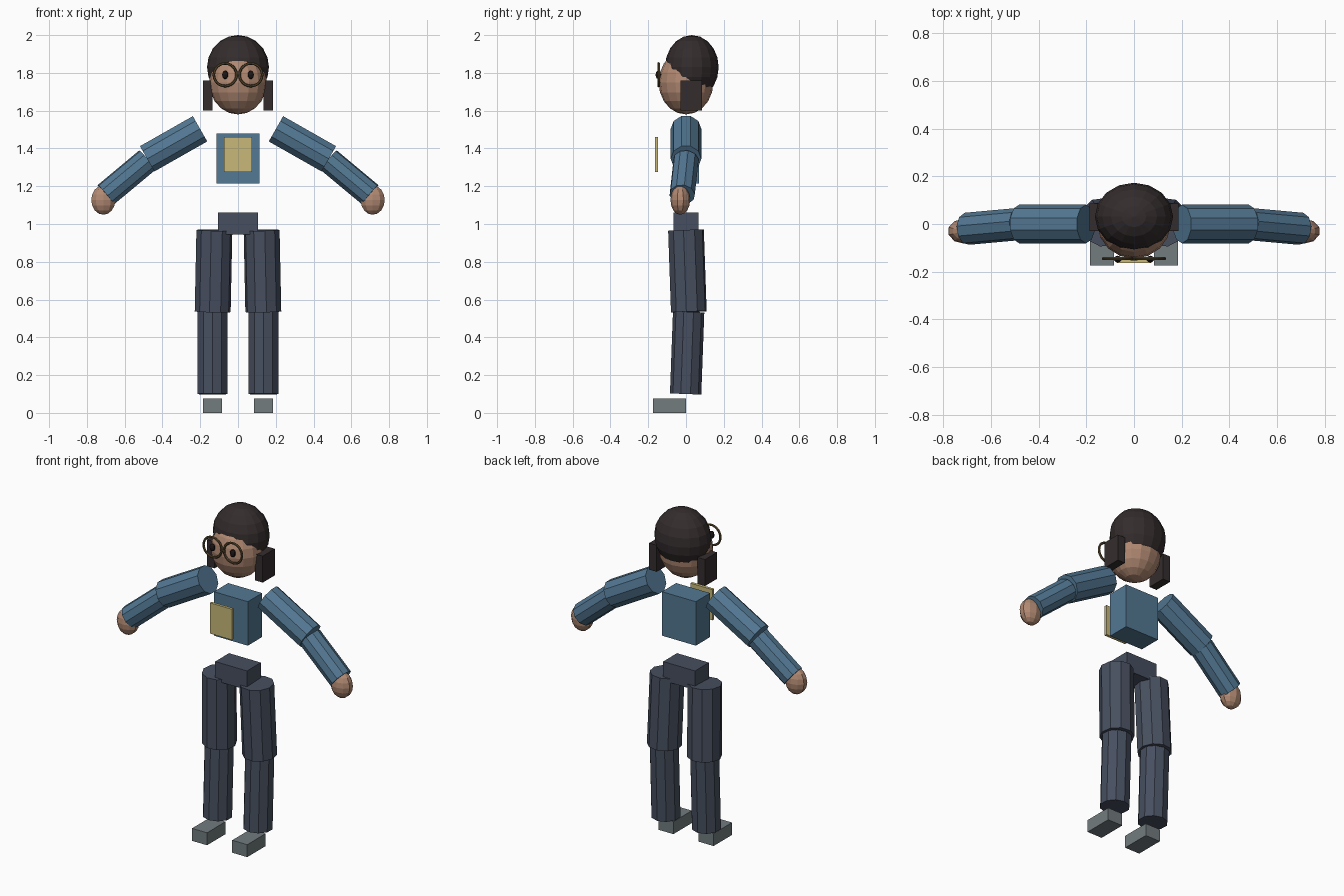
import bpy
from mathutils import Vector, Matrix

if "Cube" in bpy.data.objects:
    bpy.data.objects.remove(bpy.data.objects["Cube"])


def material(name, rgb):
    lin = [((c / 255 + 0.055) / 1.055) ** 2.4 for c in rgb]
    m = bpy.data.materials.new(name)
    m.diffuse_color = (*lin, 1)
    m.use_nodes = True
    m.node_tree.nodes["Principled BSDF"].inputs["Base Color"].default_value = m.diffuse_color
    return m


SKIN = material("skin", (177, 137, 114))
HAIR = material("dark hair", (52, 44, 45))
SHIRT = material("blue shirt", (83, 120, 147))
PANTS = material("navy trousers", (71, 79, 95))
SHOE = material("grey shoe", (114, 124, 127))
PANEL = material("tan panel", (200, 184, 120))
FRAME = material("brown frame", (90, 74, 46))
EYE = material("black eye", (28, 22, 22))


def finish(name, mat):
    ob = bpy.context.object
    ob.name = name
    ob.data.materials.append(mat)
    return ob


def box(name, mat, lo, hi):
    lo, hi = Vector(lo), Vector(hi)
    bpy.ops.mesh.primitive_cube_add(size=1)
    ob = finish(name, mat)
    ob.data.transform(Matrix.Translation((lo + hi) / 2) @ Matrix.Diagonal((*(hi - lo), 1)))
    return ob


def ball(name, mat, centre, radii, segments, rings):
    bpy.ops.mesh.primitive_uv_sphere_add(segments=segments, ring_count=rings, radius=1)
    ob = finish(name, mat)
    ob.data.transform(Matrix.Translation(centre) @ Matrix.Diagonal((*radii, 1)))
    return ob


def limb(name, mat, a, b, radius, sides=10):
    """Straight prism from a to b."""
    a, b = Vector(a), Vector(b)
    bpy.ops.mesh.primitive_cylinder_add(vertices=sides, radius=radius, depth=(b - a).length)
    ob = finish(name, mat)
    turn = Vector((0, 0, 1)).rotation_difference(b - a).to_matrix().to_4x4()
    ob.data.transform(Matrix.Translation((a + b) / 2) @ turn)
    return ob


# Head and hair
ball("head", SKIN, (0, 0, 1.75), (0.153, 0.145, 0.17), 16, 10)
ball("hair_cap", HAIR, (0, 0.031, 1.83), (0.164, 0.142, 0.17), 16, 10)

# Torso, chest panel and hips
box("torso", SHIRT, (-0.113, -0.068, 1.215), (0.113, 0.068, 1.48))
box("chest_panel", PANEL, (-0.073, -0.163, 1.275), (0.073, -0.147, 1.46))
box("hips", PANTS, (-0.106, -0.066, 0.945), (0.106, 0.066, 1.06))

# Bridge of the glasses
limb("glasses_bridge", FRAME, (-0.014, -0.145, 1.788), (0.014, -0.145, 1.788), 0.007, 8)

# Paired parts
for side, s in (("left", 1), ("right", -1)):
    # Side locks
    x0, x1 = sorted((s * 0.136, s * 0.186))
    box(f"{side}_hair_lock", HAIR, (x0, -0.03, 1.60), (x1, 0.085, 1.76))

    # Eyes and lens rings
    ball(f"{side}_eye", EYE, (s * 0.068, -0.147, 1.79), (0.017, 0.014, 0.023), 10, 6)
    bpy.ops.mesh.primitive_torus_add(major_radius=0.06, minor_radius=0.007,
                                     major_segments=24, minor_segments=6)
    ring = finish(f"{side}_lens_ring", FRAME)
    ring.data.transform(Matrix.Translation((s * 0.068, -0.145, 1.79))
                        @ Matrix.Rotation(1.5707963, 4, 'X'))

    # Arms
    limb(f"{side}_upper_arm", SHIRT, (s * 0.201, 0, 1.504), (s * 0.481, 0, 1.345), 0.081)
    limb(f"{side}_forearm", SHIRT, (s * 0.48, 0, 1.338), (s * 0.70, -0.02, 1.155), 0.068)
    ball(f"{side}_hand", SKIN, (s * 0.713, -0.03, 1.127), (0.067, 0.052, 0.078), 10, 8)

    # Legs
    limb(f"{side}_thigh", PANTS, (s * 0.125, 0, 0.967), (s * 0.134, 0.015, 0.535), 0.096)
    limb(f"{side}_shin", PANTS, (s * 0.135, 0.014, 0.535), (s * 0.135, -0.002, 0.10), 0.083)

    # Shoes
    x0, x1 = sorted((s * 0.084, s * 0.184))
    box(f"{side}_shoe", SHOE, (x0, -0.175, 0), (x1, 0, 0.075))
